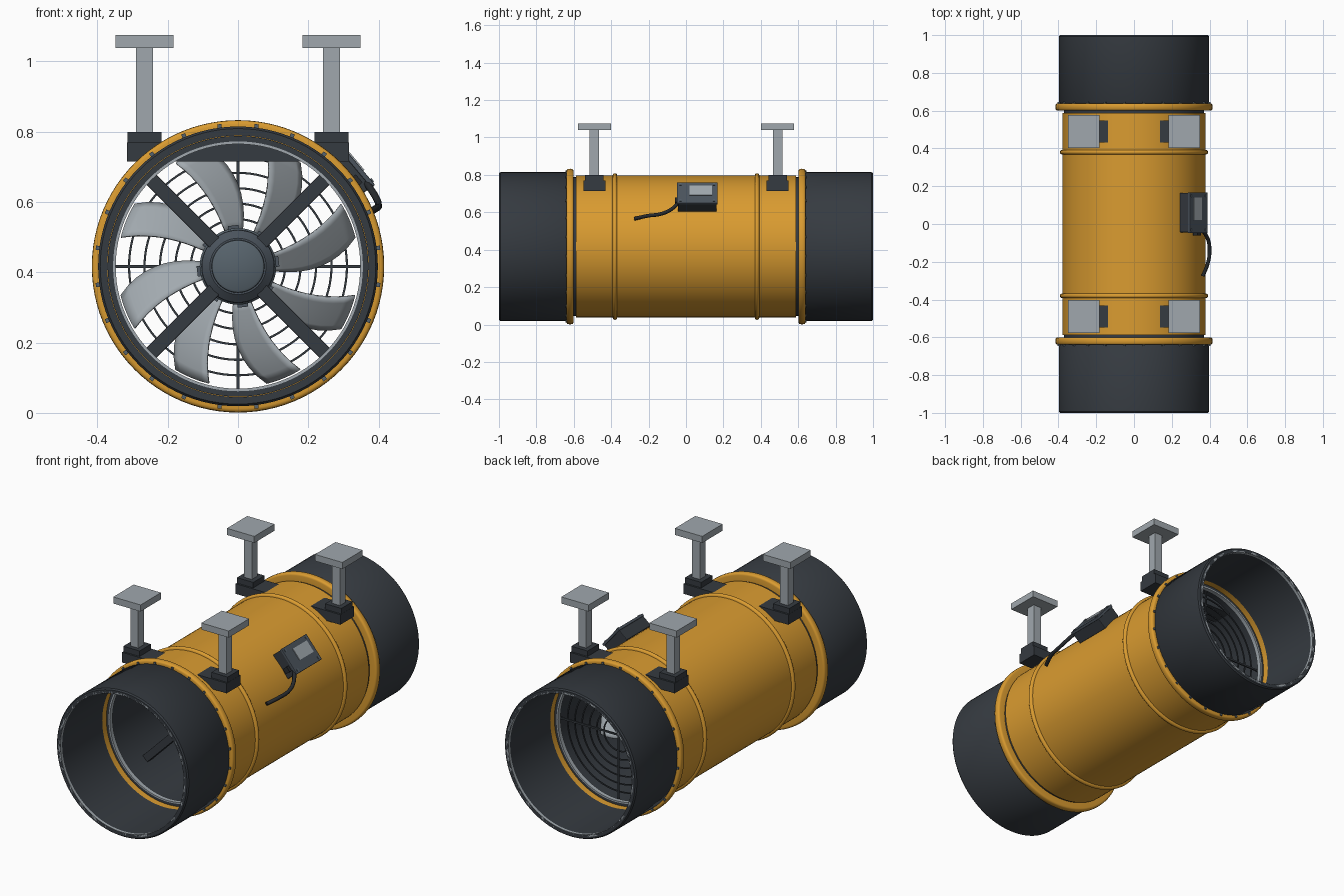
import bpy, bmesh, math
from mathutils import Matrix, Vector

if "Cube" in bpy.data.objects:
    bpy.data.objects.remove(bpy.data.objects["Cube"])

AXIS = 0.417  # height of the duct centreline
SEG = 96


def material(name, rgb):
    m = bpy.data.materials.new(name)
    m.use_nodes = True
    m.diffuse_color = (*rgb, 1)
    m.node_tree.nodes["Principled BSDF"].inputs["Base Color"].default_value = (*rgb, 1)
    return m


ORANGE = material("orange paint", (0.70, 0.33, 0.03))
DARK = material("dark rubber", (0.036, 0.043, 0.052))
BOXGREY = material("box grey", (0.07, 0.088, 0.11))
HUBGREY = material("hub grey", (0.095, 0.125, 0.15))
STEEL = material("light steel", (0.35, 0.39, 0.42))
BLADE = material("blade metal", (0.36, 0.40, 0.43))
BLACK = material("black cable", (0.02, 0.023, 0.027))


def finish(name, bm, mat, smooth=True):
    bmesh.ops.remove_doubles(bm, verts=bm.verts, dist=1e-5)
    bmesh.ops.recalc_face_normals(bm, faces=bm.faces)
    me = bpy.data.meshes.new(name)
    bm.to_mesh(me)
    bm.free()
    me.materials.append(mat)
    if smooth:
        me.shade_smooth()
        me.set_sharp_from_angle(angle=math.radians(35))
    ob = bpy.data.objects.new(name, me)
    bpy.context.collection.objects.link(ob)
    return ob


def lathe(name, profile, mat, closed=True, seg=SEG):
    """Spin (y, radius) points about the duct centreline."""
    bm = bmesh.new()
    rings = []
    for i in range(seg):
        a = math.tau * i / seg
        rings.append([bm.verts.new((r * math.cos(a), y, AXIS + r * math.sin(a)))
                      for y, r in profile])
    n = len(profile)
    for i in range(seg):
        p, q = rings[i], rings[(i + 1) % seg]
        for j in range(n if closed else n - 1):
            k = (j + 1) % n
            bm.faces.new((p[j], p[k], q[k], q[j]))
    return finish(name, bm, mat)


def tube(name, y0, y1, r0, r1, mat):
    return lathe(name, [(y0, r0), (y1, r0), (y1, r1), (y0, r1)], mat)


def rounded_band(name, y, half, r0, r1, rad, mat):
    """Ring whose outer edge is rounded."""
    prof = [(y - half, r0)]
    for k in range(9):
        a = math.pi * (1 - k / 8)
        side = -1 if k < 4 else (1 if k > 4 else 0)
        prof.append((y + side * (half - rad) + rad * math.cos(a),
                     r1 - rad + rad * math.sin(a)))
    prof.append((y + half, r0))
    return lathe(name, prof, mat)


def box(name, centre, size, mat, matrix=None, bevel=0):
    bm = bmesh.new()
    bmesh.ops.create_cube(bm, size=1)
    bmesh.ops.scale(bm, vec=size, verts=bm.verts)
    if bevel:
        bmesh.ops.bevel(bm, geom=bm.edges[:], offset=bevel, segments=2,
                        affect='EDGES', profile=0.5)
    bmesh.ops.translate(bm, vec=centre, verts=bm.verts)
    if matrix:
        bmesh.ops.transform(bm, matrix=matrix, verts=bm.verts)
    return finish(name, bm, mat, False)


def radial(deg):
    """Frame on the centreline whose x axis points outward at an angle."""
    return Matrix.Translation((0, 0, AXIS)) @ Matrix.Rotation(-math.radians(deg), 4, 'Y')


def wire(name, points, radius, mat):
    cu = bpy.data.curves.new(name, 'CURVE')
    cu.dimensions = '3D'
    cu.bevel_depth = radius
    cu.bevel_resolution = 2
    cu.use_fill_caps = True
    sp = cu.splines.new('BEZIER')
    sp.bezier_points.add(len(points) - 1)
    for bp, co in zip(sp.bezier_points, points):
        bp.co = co
        bp.handle_left_type = bp.handle_right_type = 'AUTO'
    cu.materials.append(mat)
    ob = bpy.data.objects.new(name, cu)
    bpy.context.collection.objects.link(ob)


# Casing with its dark lining and rolled beads
tube("casing", -0.588, 0.588, 0.362, 0.379, ORANGE)
tube("casing_lining", -0.586, 0.586, 0.354, 0.3625, DARK)

for s, end in ((-1, "front"), (1, "back")):
    rounded_band(end + "_bead", s * 0.38, 0.012, 0.37, 0.392, 0.012, ORANGE)
    tube(end + "_gasket", s * 0.584, s * 0.606, 0.355, 0.371, DARK)
    tube(end + "_inner_rim", s * 0.585, s * 0.609, 0.348, 0.3555, STEEL)
    rounded_band(end + "_flange", s * 0.62, 0.019, 0.3735, 0.416, 0.012, ORANGE)
    # Flexible sleeve with a slightly softened outer edge
    lathe(end + "_sleeve", [(s * 0.638, 0.373), (s * 0.638, 0.394), (s * 0.644, 0.398),
                            (s * 0.992, 0.398), (s, 0.392), (s, 0.373)], DARK)
    tube(end + "_end_ring", s * 0.985, s * 1.0, 0.372, 0.384, STEEL)
    for i in range(24):
        box(end + "_flange_bolt", (0.402, s * 0.641, 0), (0.012, 0.008, 0.012),
            HUBGREY, radial(i * 15 + 7.5))

    # Hanging brackets: a saddle through the casing carrying two posts
    y = s * 0.49
    box(end + "_saddle", (0, y, 0.7425), (0.632, 0.118, 0.055), DARK)
    for x, side in ((-0.266, "right"), (0.266, "left")):
        tag = end + "_" + side
        box(tag + "_clamp", (x, y, 0.783), (0.098, 0.098, 0.034), DARK)
        box(tag + "_post", (x, y, 0.92), (0.048, 0.05, 0.25), STEEL)
        box(tag + "_pad", (x, y, 1.057), (0.165, 0.176, 0.036), STEEL)

# Motor, front cap and struts
lathe("motor", [(-0.46, 0), (-0.46, 0.08), (-0.44, 0.103), (0.2, 0.105), (0.2, 0)],
      BOXGREY, False, 48)
lathe("motor_cap", [(-0.455, 0.076), (-0.468, 0.074), (-0.472, 0.068), (-0.472, 0)],
      HUBGREY, False, 48)
for a in (45, 135, 225, 315):
    box("strut", (0.221, -0.42, 0), (0.27, 0.05, 0.04), DARK, radial(a), 0.003)

# Fan hub and eight swept, pitched blades
FAN_Y = 0.28
lathe("fan_hub", [(0.2, 0), (0.2, 0.1), (0.21, 0.109), (0.34, 0.109), (0.36, 0.08),
                  (0.36, 0)], HUBGREY, False, 48)
for b in range(8):
    base = 292 + 45 * b
    bm = bmesh.new()
    rows = []
    for i in range(10):
        t = i / 9
        r = 0.1 + 0.243 * t
        mid = -15.5 + 16 * t ** 1.7
        half = 13.5 - 5 * t * t
        row = []
        for j in range(7):
            off = half * (j / 3 - 1)
            a = math.radians(base + mid + off)
            y = FAN_Y - 0.7 * r * math.radians(off)
            row.append(bm.verts.new((r * math.cos(a), y, AXIS + r * math.sin(a))))
        rows.append(row)
    for p, q in zip(rows, rows[1:]):
        for j in range(6):
            bm.faces.new((p[j], p[j + 1], q[j + 1], q[j]))
    blade = finish("fan_blade", bm, BLADE)
    mod = blade.modifiers.new("thickness", 'SOLIDIFY')
    mod.thickness = 0.006
    mod.offset = 0
    box("blade_clamp", (0.108, FAN_Y, 0), (0.018, 0.07, 0.03), BOXGREY, radial(base - 15))

# Wire guard over the back opening
for i in range(6):
    r = 0.09 + 0.044 * i
    tube("guard_ring", 0.575, 0.581, r - 0.003, r + 0.003, DARK)
for a in range(0, 360, 90):
    box("guard_spoke", (0.18, 0.582, 0), (0.352, 0.008, 0.009), DARK, radial(a))

# Junction box on the upper side, with label plate, screws and cable
M = radial(40)
box("junction_box", (0.405, 0.06, 0), (0.062, 0.208, 0.14), DARK, M, 0.003)
box("junction_lid", (0.441, 0.06, 0), (0.014, 0.216, 0.147), BOXGREY, M, 0.003)
box("label_plate", (0.4495, 0.08, 0.012), (0.005, 0.12, 0.066), STEEL, M)
for dy in (-0.09, 0.09):
    for dz in (-0.057, 0.057):
        box("lid_screw", (0.449, 0.06 + dy, dz), (0.006, 0.012, 0.012), HUBGREY, M)
wire("cable", [(0.362, -0.03, 0.66), (0.393, -0.085, 0.612), (0.4, -0.14, 0.59),
               (0.393, -0.2, 0.582), (0.365, -0.275, 0.566)], 0.01, BLACK)
box("cable_gland", (0.41, -0.05, -0.03), (0.03, 0.02, 0.03), BLACK, M)
